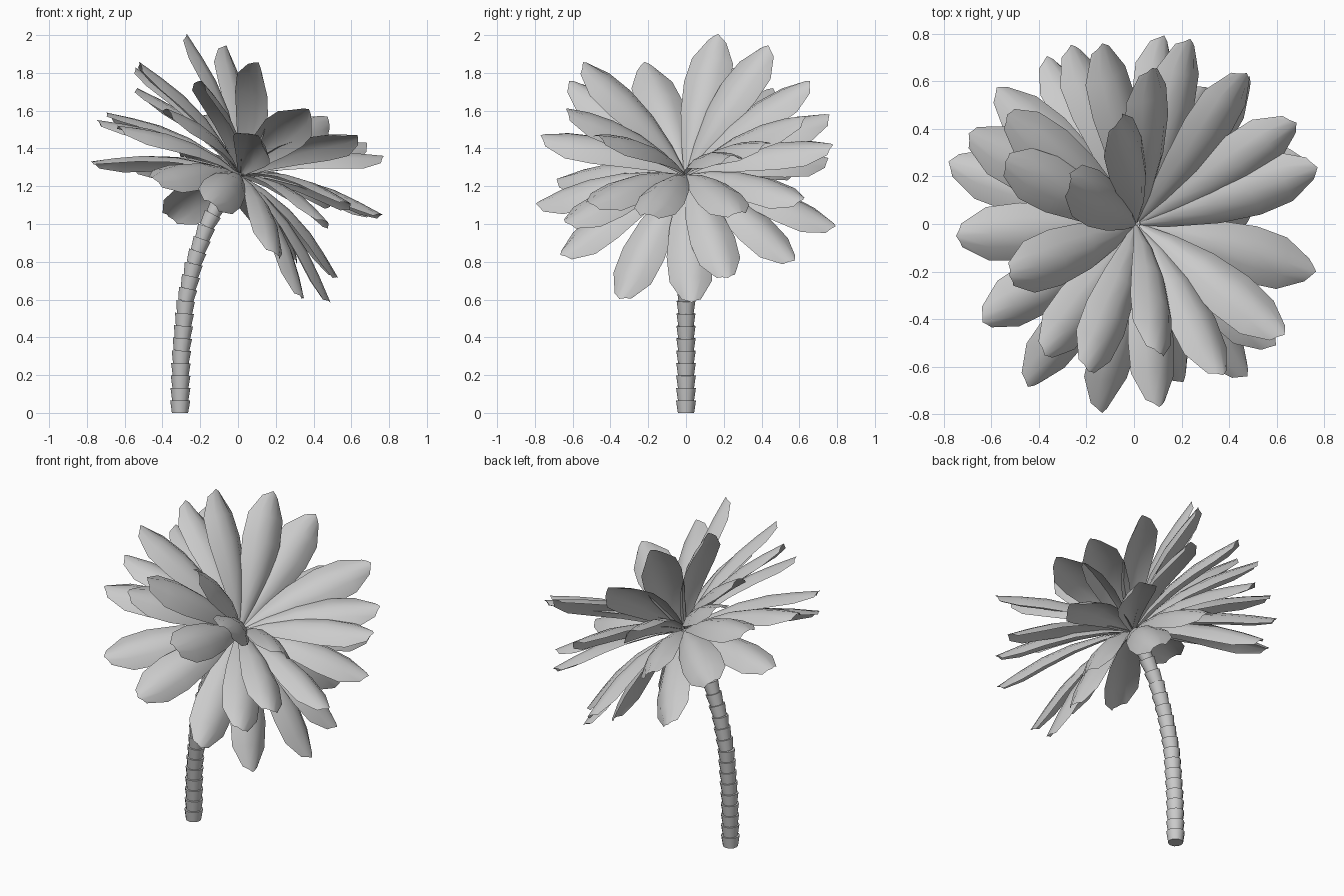
import bpy, bmesh, math
from mathutils import Vector

if "Cube" in bpy.data.objects:
    bpy.data.objects.remove(bpy.data.objects["Cube"])

CROWN = Vector((0.01, 0.0, 1.26))
AXIS = Vector((0.6, 0.0, 0.8))      # crown leans with the trunk


def add_object(name, bm):
    bmesh.ops.recalc_face_normals(bm, faces=bm.faces)
    me = bpy.data.meshes.new(name)
    bm.to_mesh(me)
    bm.free()
    ob = bpy.data.objects.new(name, me)
    bpy.context.collection.objects.link(ob)
    bpy.context.view_layer.objects.active = ob
    ob.select_set(True)
    bpy.ops.object.shade_smooth_by_angle(angle=math.radians(40))
    ob.select_set(False)
    return ob


# Trunk: flared rings stacked along a bent path
PATH = [(-0.307, 0), (-0.302, 0.3), (-0.277, 0.6), (-0.232, 0.8),
        (-0.162, 1.0), (-0.107, 1.1), (-0.02, 1.25)]


def path_point(z):
    for (x0, z0), (x1, z1) in zip(PATH, PATH[1:]):
        if z <= z1:
            break
    return Vector((x0 + (x1 - x0) * (z - z0) / (z1 - z0), 0, z))


def ring(bm, centre, tangent, r, n=12):
    side = Vector((tangent.z, 0, -tangent.x))
    return [bm.verts.new(centre + r * (side * math.cos(a) + Vector((0, 1, 0)) * math.sin(a)))
            for a in (2 * math.pi * i / n for i in range(n))]


bm = bmesh.new()
SEGS = 19
for i in range(SEGS):
    a, b = path_point(1.25 * i / SEGS), path_point(1.25 * (i + 1) / SEGS)
    t = (b - a).normalized()
    if i == 0:
        t = Vector((0, 0, 1))
    k = 1 - 0.15 * i / SEGS
    low, high = ring(bm, a, t, 0.043 * k), ring(bm, b, t, 0.053 * k)
    for j in range(12):
        bm.faces.new((low[j], low[j - 1], high[j - 1], high[j]))
    bm.faces.new(low)
    bm.faces.new(high)
add_object("trunk", bm)

# Frond: arched paddle blade (position along length, half width)
BLADE = [(0.02, 0.016), (0.2, 0.058), (0.42, 0.1), (0.64, 0.122), (0.82, 0.112), (0.96, 0.05)]


def frond(name, tip):
    d = Vector(tip) - CROWN
    length = d.length
    d.normalize()
    up = (AXIS - d * AXIS.dot(d)).normalized()
    side = d.cross(up)
    bm = bmesh.new()
    rows = []
    for t, w in BLADE:
        mid = CROWN + d * length * t + up * 0.28 * t * (1 - t)
        row = []
        for s in (-1, -0.5, 0, 0.5, 1):
            bulge = up * (-0.48 * w * s * s)
            end = d * (0.035 * (1 - abs(s)) if t > 0.9 else 0)
            row.append(bm.verts.new(mid + side * w * s + bulge + end))
        rows.append(row)
    for r0, r1 in zip(rows, rows[1:]):
        for j in range(4):
            bm.faces.new((r0[j], r0[j + 1], r1[j + 1], r1[j]))
    add_object(name, bm)


# Frond tips, from the top of the crown down to the hanging ones
TIPS = [
    (-0.28, 0.17, 2.0), (-0.07, 0.44, 1.94), (0.1, -0.55, 1.85), (-0.53, -0.22, 1.85),
    (-0.55, 0.26, 1.82), (0.07, 0.66, 1.75), (-0.2, -0.62, 1.75), (-0.54, 0.46, 1.71),
    (-0.38, -0.55, 1.6), (0.37, -0.64, 1.6), (-0.14, 0.76, 1.57), (0.47, 0.64, 1.56),
    (-0.75, -0.05, 1.54), (-0.64, -0.41, 1.51), (-0.7, 0.38, 1.58), (0.63, -0.47, 1.46),
    (0.1, -0.77, 1.46), (0.23, 0.78, 1.41), (0.68, 0.43, 1.42), (0.77, 0.24, 1.35),
    (-0.78, 0.26, 1.32), (-0.58, 0.57, 1.3), (-0.45, -0.68, 1.23), (-0.14, -0.79, 1.1),
    (0.47, -0.64, 1.0), (0.76, -0.2, 1.04), (0.12, 0.79, 0.98), (-0.37, 0.7, 1.03),
    (-0.27, 0.75, 1.34), (0.7, 0.28, 1.05), (0.48, 0.62, 1.12), (0.59, -0.51, 1.1),
    (0.2, -0.66, 0.83), (0.3, 0.57, 0.8), (0.52, 0.22, 0.71), (0.34, -0.35, 0.6),
    (0.48, 0.03, 0.58),
]
for i, tip in enumerate(TIPS):
    frond(f"frond_{i + 1:02d}", tip)
